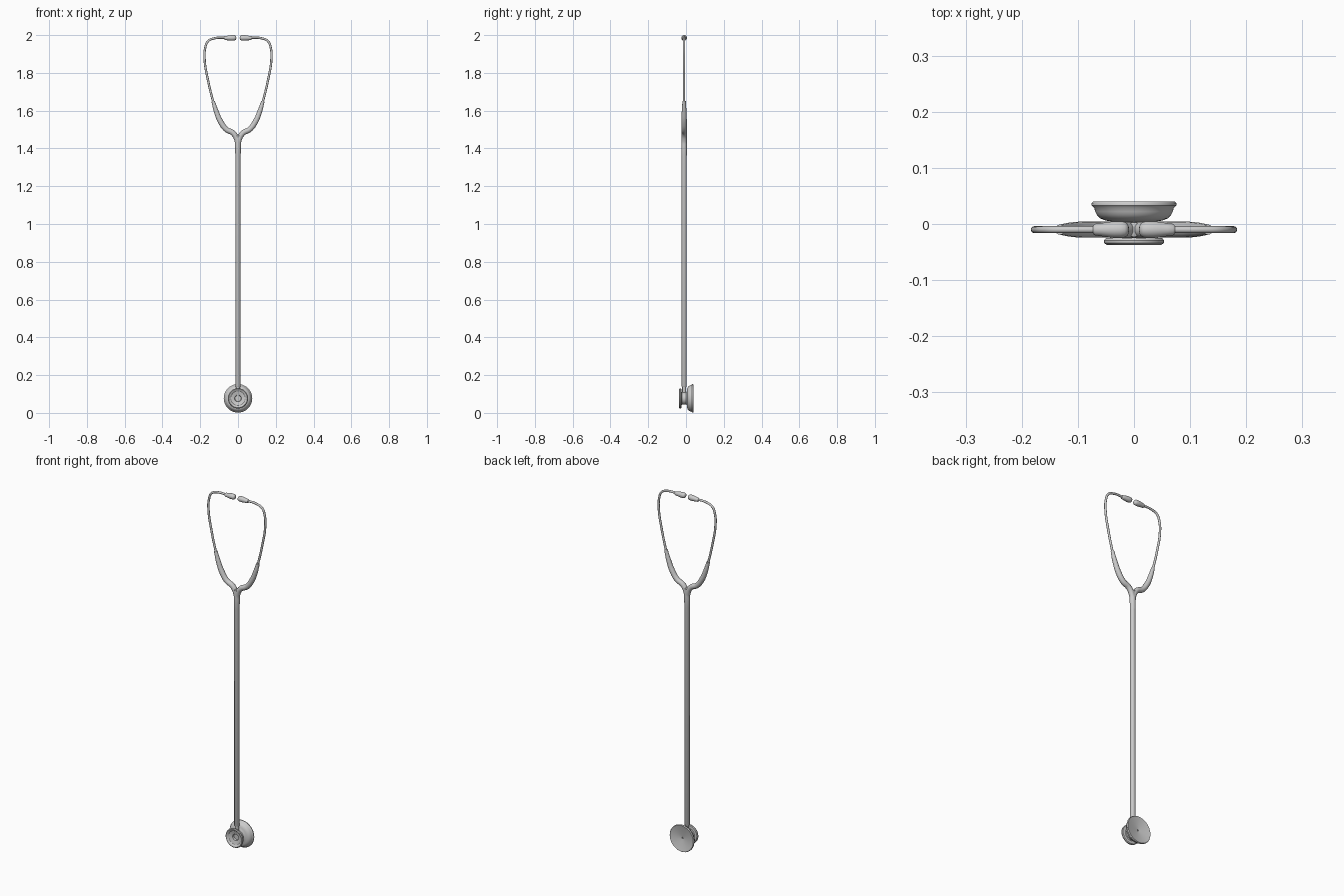
import bpy, bmesh, math
from mathutils import Matrix, Vector

if "Cube" in bpy.data.objects:
    bpy.data.objects.remove(bpy.data.objects["Cube"])

Y0 = -0.01      # depth of the tubing plane
ZC = 0.077      # height of the chest piece centre


def finish(ob, angle=40):
    bpy.ops.object.select_all(action='DESELECT')
    ob.select_set(True)
    bpy.context.view_layer.objects.active = ob
    bpy.ops.object.shade_smooth_by_angle(angle=math.radians(angle))


def tube(name, pts, res=8):
    """Round tube through (x, z, radius) points in the plane y = Y0."""
    cu = bpy.data.curves.new(name, 'CURVE')
    cu.dimensions = '3D'
    cu.bevel_depth = 1.0
    cu.bevel_resolution = 6
    cu.resolution_u = res
    cu.use_fill_caps = True
    sp = cu.splines.new('BEZIER')
    sp.bezier_points.add(len(pts) - 1)
    for bp, (x, z, r) in zip(sp.bezier_points, pts):
        bp.co = (x, Y0, z)
        bp.radius = r
        bp.handle_left_type = bp.handle_right_type = 'AUTO'
    ob = bpy.data.objects.new(name, cu)
    bpy.context.collection.objects.link(ob)
    bpy.ops.object.select_all(action='DESELECT')
    ob.select_set(True)
    bpy.context.view_layer.objects.active = ob
    bpy.ops.object.convert(target='MESH')
    finish(bpy.context.view_layer.objects.active)


def lathe(name, profile, axis, origin, segs=48):
    """Revolve (radius, height) points; height runs along axis."""
    bm = bmesh.new()
    vs = [bm.verts.new((r, 0, h)) for r, h in profile]
    es = [bm.edges.new(p) for p in zip(vs, vs[1:])]
    bmesh.ops.spin(bm, geom=vs + es, axis=(0, 0, 1), cent=(0, 0, 0),
                   angle=math.tau, steps=segs)
    bmesh.ops.remove_doubles(bm, verts=bm.verts, dist=1e-5)
    rot = Vector((0, 0, 1)).rotation_difference(Vector(axis)).to_matrix().to_4x4()
    bmesh.ops.transform(bm, matrix=Matrix.Translation(origin) @ rot, verts=bm.verts)
    bmesh.ops.recalc_face_normals(bm, faces=bm.faces)
    me = bpy.data.meshes.new(name)
    bm.to_mesh(me)
    bm.free()
    ob = bpy.data.objects.new(name, me)
    bpy.context.collection.objects.link(ob)
    finish(ob)


# Chest piece: concave diaphragm at the back, neck, hollow bell at the front
lathe("chest_piece", [
    (0, 0.024), (0.004, 0.024), (0.004, 0.030), (0.070, 0.039), (0.073, 0.040),
    (0.0755, 0.037), (0.0755, 0.033), (0.071, 0.029), (0.069, 0.022),
    (0.066, 0.016), (0.060, 0.010), (0.050, 0.006), (0.036, 0.004),
    (0.033, 0.001), (0.033, -0.021), (0.036, -0.024), (0.050, -0.025),
    (0.0535, -0.029), (0.0530, -0.034), (0.049, -0.037), (0.045, -0.036),
    (0.037, -0.029), (0.034, -0.029), (0.021, -0.022), (0.018, -0.022),
    (0.016, -0.012), (0, -0.012)], (0, 1, 0), (0, 0, ZC), 64)

# Metal connector into the chest piece
lathe("connector", [(0, 0.09), (0.010, 0.09), (0.010, 0.155), (0, 0.155)],
      (0, 0, 1), (0, Y0, 0), 24)

# Long rubber tube with its slightly thicker upper end
lathe("main_tube", [(0, 0.138), (0.012, 0.138), (0.0135, 0.141), (0.0135, 1.36),
                    (0.0145, 1.365), (0.015, 1.43), (0.013, 1.47), (0, 1.475)],
      (0, 0, 1), (0, Y0, 0), 32)

for s, side in ((-1, "left"), (1, "right")):
    # Rubber arm of the Y-shaped yoke
    tube("yoke_arm_" + side, [(s * x, z, r) for x, z, r in [
        (0.002, 1.40, 0.013), (0.005, 1.445, 0.0145), (0.026, 1.481, 0.0145),
        (0.062, 1.501, 0.0145), (0.093, 1.543, 0.0145), (0.115, 1.595, 0.0125),
        (0.132, 1.650, 0.009)]])
    # Metal ear tube
    tube("ear_tube_" + side, [(s * x, z, 0.006) for x, z in [
        (0.115, 1.595), (0.132, 1.650), (0.160, 1.767), (0.176, 1.862),
        (0.174, 1.930), (0.158, 1.968), (0.125, 1.983), (0.060, 1.986)]], 10)
    # Soft ear tip, profile runs outward from the rounded inner end
    lathe("ear_tip_" + side, [
        (0, 0), (0.006, 0.0005), (0.011, 0.003), (0.0135, 0.007), (0.0148, 0.014),
        (0.0148, 0.026), (0.0135, 0.038), (0.0115, 0.050), (0.0105, 0.060),
        (0.008, 0.0635), (0, 0.064)], (s, 0, -0.03), (s * 0.009, Y0, 1.986), 32)
